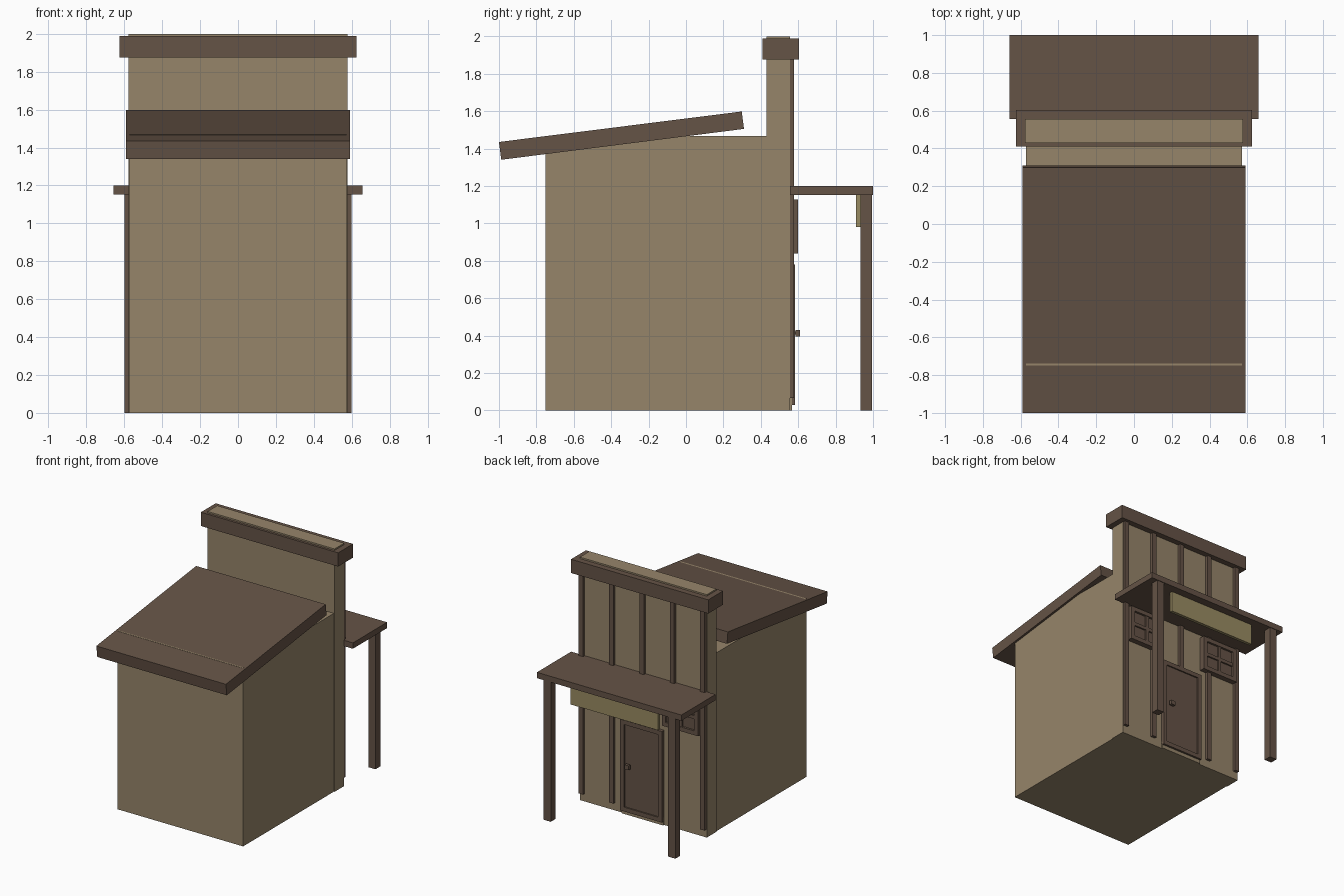
import bpy
from mathutils import Vector

cube = bpy.data.objects.get("Cube")
if cube:
    bpy.data.objects.remove(cube, do_unlink=True)


def material(name, srgb):
    col = [((c / 255 + 0.055) / 1.055) ** 2.4 for c in srgb] + [1.0]
    m = bpy.data.materials.new(name)
    m.use_nodes = True
    m.diffuse_color = col
    bsdf = m.node_tree.nodes["Principled BSDF"]
    bsdf.inputs["Base Color"].default_value = col
    bsdf.inputs["Roughness"].default_value = 0.9
    return m


TAN = material("tan plaster", (150, 133, 106))
BROWN = material("brown timber", (101, 83, 70))
STRAW = material("straw board", (153, 139, 98))


def prism(name, profile, x0, x1, mat):
    """Extrude a y-z profile along x."""
    n = len(profile)
    verts = [(x, y, z) for x in (x0, x1) for y, z in profile]
    faces = [tuple(reversed(range(n))), tuple(range(n, 2 * n))]
    faces += [(i, (i + 1) % n, n + (i + 1) % n, n + i) for i in range(n)]
    me = bpy.data.meshes.new(name)
    me.from_pydata(verts, [], faces)
    me.materials.append(mat)
    ob = bpy.data.objects.new(name, me)
    bpy.context.collection.objects.link(ob)
    return ob


def box(name, x, y, z, mat):
    return prism(name, [(y[0], z[0]), (y[1], z[0]), (y[1], z[1]), (y[0], z[1])], x[0], x[1], mat)


def frame(name, x, y, z, w):
    """Four bars around an opening."""
    for side, a in (("a", x[0]), ("b", x[1] - w)):
        box(f"{name}_stile_{side}", (a, a + w), y, z, BROWN)
    for side, a in (("bottom", z[0]), ("top", z[1] - w)):
        box(f"{name}_rail_{side}", (x[0] + w, x[1] - w), y, (a, a + w), BROWN)


# Main building and tall false facade
box("building_body", (-0.572, 0.572), (-0.75, 0.43), (0, 1.468), TAN)
box("false_facade", (-0.578, 0.578), (0.43, 0.555), (0, 2.0), TAN)
box("cornice", (-0.625, 0.625), (0.41, 0.603), (1.875, 1.988), BROWN)

# Sloping main roof
prism("main_roof", [(-0.988, 1.34), (0.31, 1.505), (0.298, 1.598), (-1.0, 1.435)],
      -0.59, 0.59, BROWN)

# Vertical battens on the facade; the middle one stops at the door
for i in range(-2, 3):
    x = i * 0.277
    bottom = 0.78 if i == 0 else 0.065
    box(f"batten_{i + 3}", (x - 0.02, x + 0.02), (0.55, 0.578), (bottom, 1.88), BROWN)

# Door with frame, recessed panel, knob and threshold
box("door_threshold", (-0.19, 0.19), (0.55, 0.567), (0, 0.065), TAN)
box("door_panel", (-0.16, 0.16), (0.55, 0.573), (0.04, 0.76), BROWN)
frame("door", (-0.19, 0.19), (0.55, 0.584), (0.03, 0.78), 0.035)
box("door_knob_stem", (0.107, 0.123), (0.57, 0.59), (0.407, 0.423), BROWN)
box("door_knob", (0.095, 0.135), (0.585, 0.61), (0.395, 0.43), BROWN)

# Windows with four panes
for side, c in (("left", 0.365), ("right", -0.365)):
    x = (c - 0.165, c + 0.165)
    z = (0.838, 1.128)
    box(f"window_pane_{side}", (x[0] + 0.01, x[1] - 0.01), (0.55, 0.583), (0.85, 1.12), BROWN)
    frame(f"window_{side}", x, (0.55, 0.6), z, 0.035)
    box(f"window_mullion_{side}", (c - 0.014, c + 0.014), (0.57, 0.596), (0.87, 1.095), BROWN)
    box(f"window_crossbar_{side}", (x[0] + 0.03, x[1] - 0.03), (0.57, 0.596), (0.968, 0.996), BROWN)

# Porch roof, posts and hanging sign board
box("porch_roof", (-0.658, 0.658), (0.555, 1.0), (1.152, 1.2), BROWN)
for side, s in (("left", 1), ("right", -1)):
    box(f"porch_post_{side}", sorted((s * 0.535, s * 0.6)), (0.932, 0.995), (0, 1.16), BROWN)
box("sign_board", (-0.4, 0.4), (0.908, 0.934), (0.98, 1.155), STRAW)
